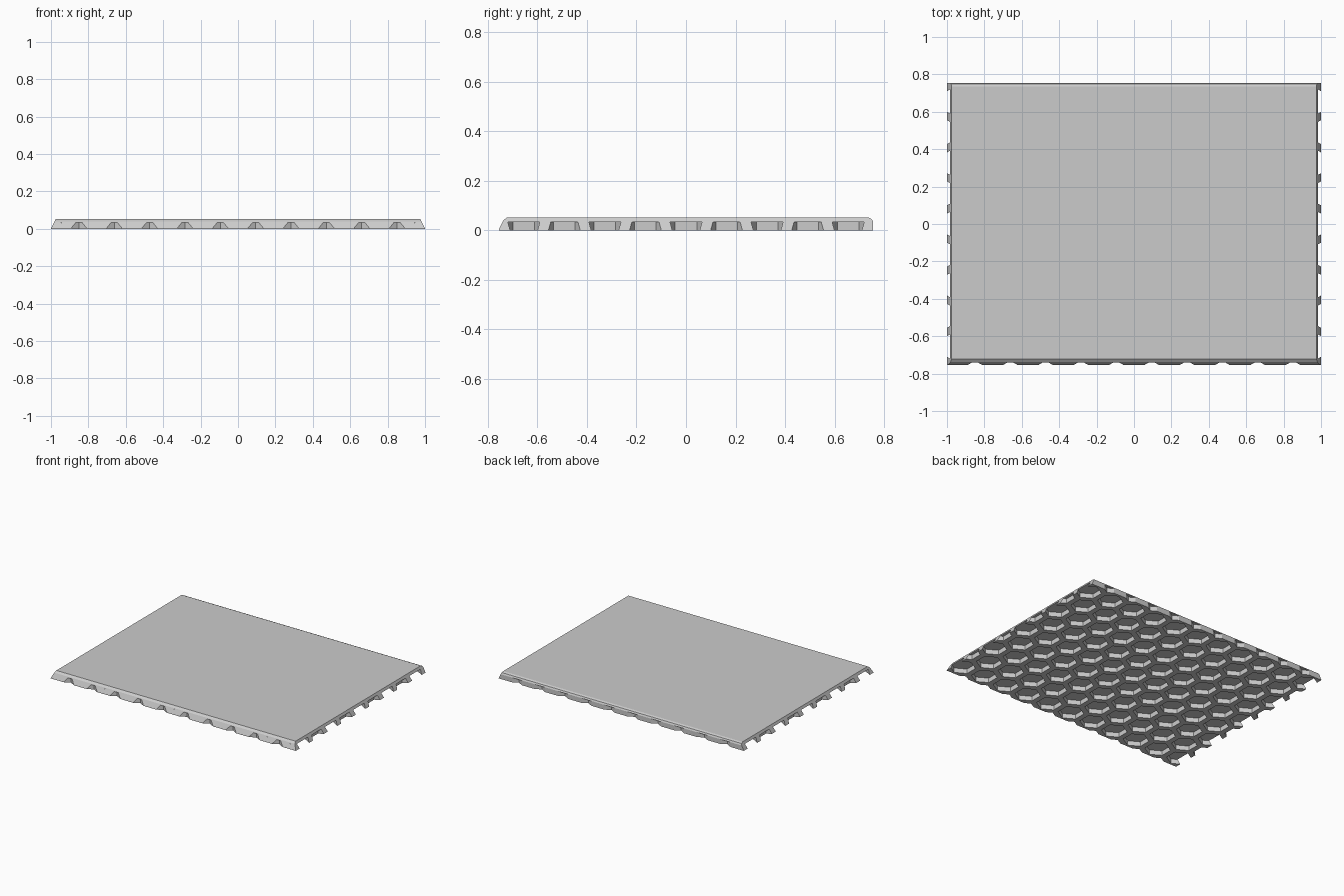
import bpy, bmesh, math

if "Cube" in bpy.data.objects:
    bpy.data.objects.remove(bpy.data.objects["Cube"])

TOP, DEPTH = 0.052, 0.034            # plate height and pocket ceiling
PITCH = 0.189                        # honeycomb spacing along x
ROW = PITCH * math.sqrt(3) / 2       # honeycomb spacing along y
RADIUS = 0.087                       # pocket corner radius

grey = bpy.data.materials.new("light_grey")
grey.diffuse_color = (0.6, 0.6, 0.6, 1)
grey.use_nodes = True
grey.node_tree.nodes["Principled BSDF"].inputs["Base Color"].default_value = grey.diffuse_color


def make_object(name, bm):
    bmesh.ops.recalc_face_normals(bm, faces=bm.faces)
    mesh = bpy.data.meshes.new(name)
    bm.to_mesh(mesh)
    bm.free()
    mesh.materials.append(grey)
    obj = bpy.data.objects.new(name, mesh)
    bpy.context.collection.objects.link(obj)
    return obj


def loft(bm, loop_a, loop_b):
    """Closed solid between two matching loops."""
    a = [bm.verts.new(p) for p in loop_a]
    b = [bm.verts.new(p) for p in loop_b]
    n = len(a)
    bm.faces.new(a)
    bm.faces.new(b[::-1])
    for i in range(n):
        bm.faces.new((a[i], b[i], b[(i + 1) % n], a[(i + 1) % n]))


# Plate: chamfered sloping front, upright back with eased top, sides leaning inward
profile = [(-0.755, 0), (-0.755, 0.004), (-0.738, 0.040), (-0.722, TOP),
           (0.735, TOP), (0.749, 0.046), (0.755, 0.035), (0.755, 0)]


def side_x(z):
    return 1.0 - 0.025 * z / TOP


bm = bmesh.new()
loft(bm, [(-side_x(z), y, z) for y, z in profile],
     [(side_x(z), y, z) for y, z in profile])
plate = make_object("tile_plate", bm)

# Hexagonal pockets in staggered rows, running out through every edge
bm = bmesh.new()
for row in range(-5, 6):
    odd = row % 2
    for col in range(-6, 6) if odd else range(-5, 6):
        cx, cy = (col + 0.5 * odd) * PITCH, row * ROW
        if abs(row) == 5 and abs(cx) > 1:
            continue                 # corners stay solid
        ring = [(cx + RADIUS * math.sin(k * math.pi / 3),
                 cy + RADIUS * math.cos(k * math.pi / 3)) for k in range(6)]
        loft(bm, [(x, y, -0.05) for x, y in ring], [(x, y, DEPTH) for x, y in ring])
cutter = make_object("pocket_cutter", bm)
cutter.hide_render = True

# Cut the pockets, then discard the helper
cut = plate.modifiers.new("pockets", "BOOLEAN")
cut.operation = "DIFFERENCE"
cut.solver = "EXACT"
cut.object = cutter
bpy.context.view_layer.objects.active = plate
plate.select_set(True)
bpy.ops.object.modifier_apply(modifier=cut.name)
bpy.data.objects.remove(cutter)
